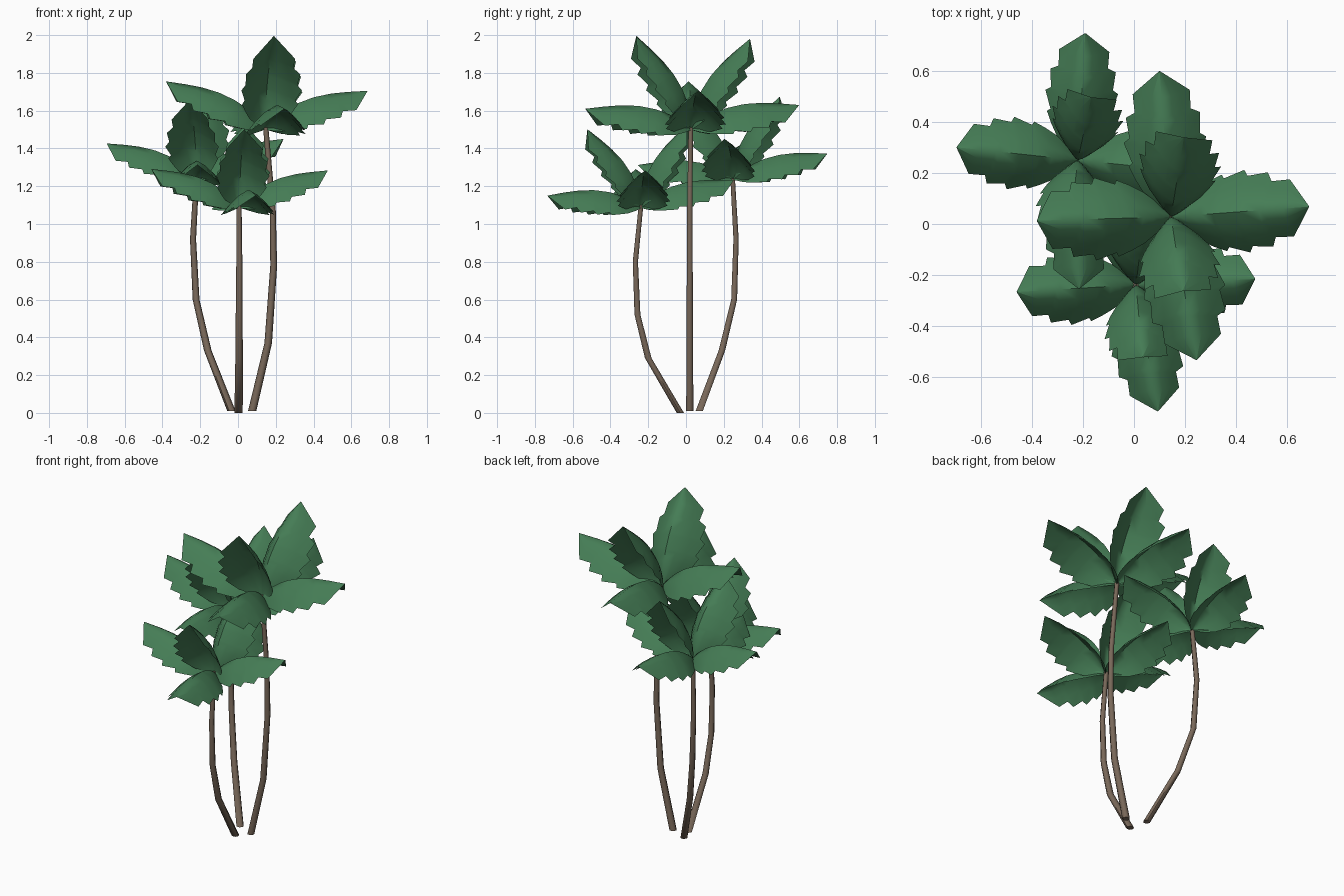
import bpy, bmesh, math
from mathutils import Vector, Euler

if "Cube" in bpy.data.objects:
    bpy.data.objects.remove(bpy.data.objects["Cube"])


def material(name, col):
    m = bpy.data.materials.new(name)
    m.diffuse_color = (*col, 1)
    m.use_nodes = True
    m.node_tree.nodes["Principled BSDF"].inputs["Base Color"].default_value = m.diffuse_color
    return m


GREEN = material("leaf_green", (0.06, 0.205, 0.092))
BROWN = material("bark_brown", (0.19, 0.138, 0.10))


def finish(bm, name, mat, angle):
    me = bpy.data.meshes.new(name)
    bm.to_mesh(me)
    bm.free()
    me.materials.append(mat)
    ob = bpy.data.objects.new(name, me)
    bpy.context.collection.objects.link(ob)
    bpy.ops.object.select_all(action='DESELECT')
    ob.select_set(True)
    bpy.context.view_layer.objects.active = ob
    bpy.ops.object.shade_smooth_by_angle(angle=math.radians(angle))


# Trunk: six-sided rings swept along a bent path
def trunk(name, path, r0=0.022, r1=0.014, sides=6):
    bm = bmesh.new()
    rings = []
    for i, p in enumerate(path):
        r = r0 + (r1 - r0) * i / (len(path) - 1)
        rings.append([bm.verts.new(Vector(p) + Vector((
            r * math.cos(math.tau * k / sides), r * math.sin(math.tau * k / sides), 0)))
            for k in range(sides)])
    for a, b in zip(rings, rings[1:]):
        for k in range(sides):
            n = (k + 1) % sides
            bm.faces.new((a[k], a[n], b[n], b[k]))
    bm.faces.new(rings[0][::-1])
    bm.faces.new(rings[-1])
    finish(bm, name, BROWN, 65)


# Toothed half outline of a leaf: (position along rib, half width)
OUTLINE = [(0, .008), (.07, .055), (.16, .100), (.25, .128), (.34, .150), (.365, .135),
           (.50, .162), (.535, .138), (.67, .146), (.71, .110), (.83, .112), (1, .0015)]
ACROSS = (-1, -.66, -.33, 0, .33, .66, 1)


# Leaf: an arched midrib with both halves drooping away from it
def add_leaf(bm, base, tip, scale):
    d = tip - base
    side = d.cross(Vector((0, 0, 1))).normalized()
    normal = side.cross(d).normalized()
    rows = []
    for t, w in OUTLINE:
        rib = base + d * t + normal * (0.068 * scale * math.sin(math.pi * t ** 0.85))
        w *= scale
        rows.append([bm.verts.new(rib + side * (w * s) - normal * (0.92 * w * abs(s) ** 1.4))
                     for s in ACROSS])
    for a, b in zip(rows, rows[1:]):
        for k in range(len(ACROSS) - 1):
            bm.faces.new((a[k], a[k + 1], b[k + 1], b[k]))


# Crown: four spreading leaves and two upright ones, tilted as a whole
TIPS = [(.54, .04, .20), (-.525, -.015, .25), (-.045, .57, .125), (.10, -.56, .105),
        (.045, -.29, .49), (.05, .31, .475)]


def crown(name, centre, scale, tilt):
    bm = bmesh.new()
    c = Vector(centre)
    rot = Euler([math.radians(a) for a in tilt]).to_matrix()
    for t in TIPS:
        add_leaf(bm, c, c + rot @ Vector(t) * scale, scale)
    finish(bm, name, GREEN, 60)


trunk("right_trunk", [(.075, .02, .01), (.16, .02, .37), (.189, .02, .78),
                      (.184, .02, 1.07), (.147, .025, 1.51)])
trunk("left_trunk", [(-.035, .07, .01), (-.16, .19, .33), (-.222, .255, .60),
                     (-.238, .265, .92), (-.22, .247, 1.24)])
trunk("front_trunk", [(.003, -.03, 0), (.006, -.20, .29), (.006, -.257, .52),
                      (.007, -.268, .80), (.005, -.238, 1.10)])
crown("right_crown", (.145, .028, 1.505), 1.0, (0, 0, 0))
crown("left_crown", (-.22, .25, 1.24), .88, (3, -4, -9))
crown("front_crown", (.008, -.238, 1.09), .875, (4, -2, 0))
